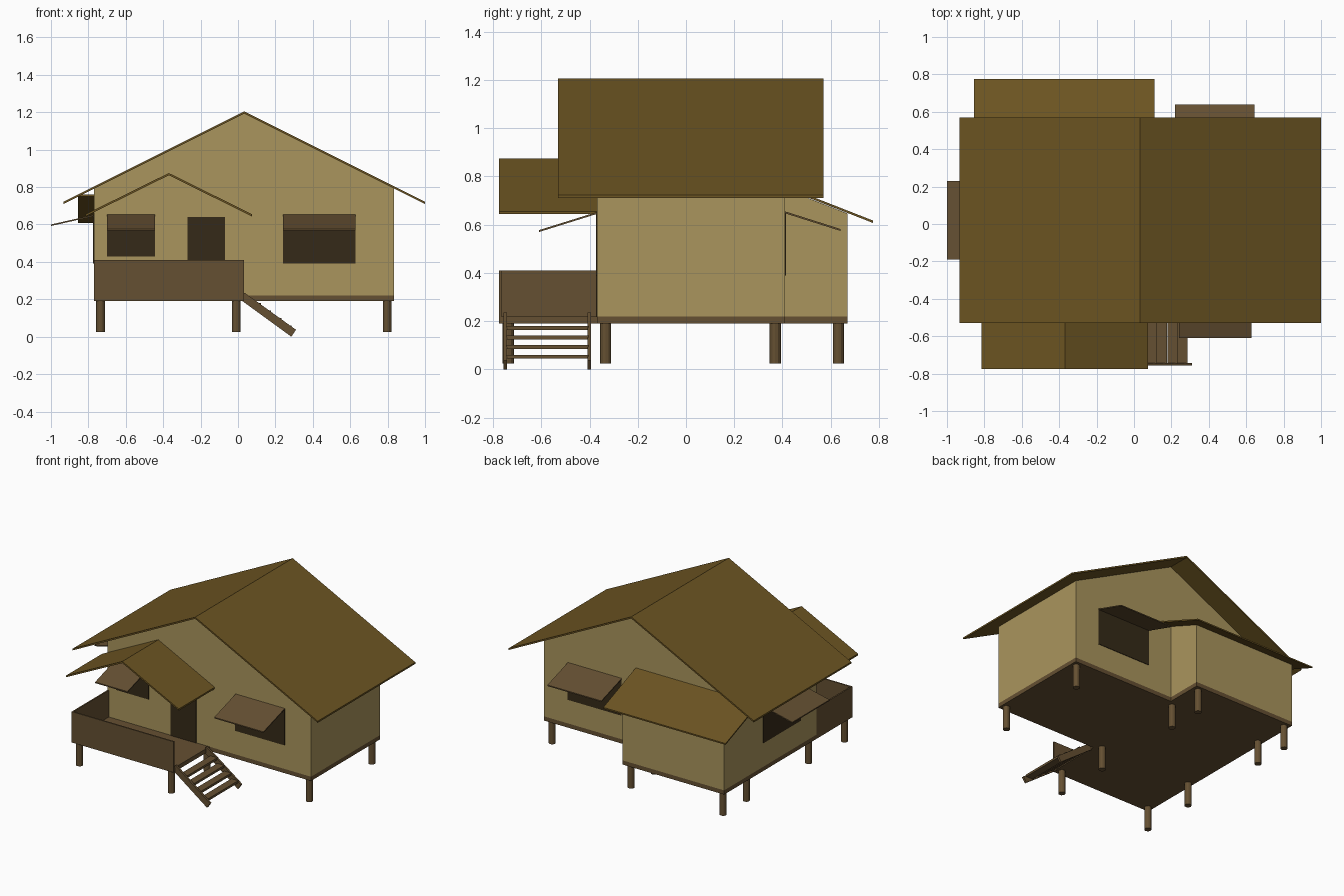
import bpy, bmesh, math
from mathutils import Vector

if "Cube" in bpy.data.objects:
    bpy.data.objects.remove(bpy.data.objects["Cube"])


def material(name, rgb):
    m = bpy.data.materials.new(name)
    m.diffuse_color = (*rgb, 1)
    m.use_nodes = True
    m.node_tree.nodes["Principled BSDF"].inputs["Base Color"].default_value = m.diffuse_color
    return m


WALL = material("plaster", (0.40, 0.30, 0.11))
ROOF = material("thatch", (0.15, 0.09, 0.016))
WOOD = material("wood", (0.13, 0.08, 0.032))
DARK = material("opening", (0.036, 0.023, 0.009))


def prism(name, pts, axis, a, b, mat):
    """Extrude a 2D profile along an axis from a to b (x: y,z  y: x,z  z: x,y)."""
    place = {"x": lambda p: (a, *p), "y": lambda p: (p[0], a, p[1]), "z": lambda p: (*p, a)}[axis]
    bm = bmesh.new()
    face = bm.faces.new([bm.verts.new(place(p)) for p in pts])
    ext = bmesh.ops.extrude_face_region(bm, geom=[face])
    step = Vector([(b - a) * (axis == k) for k in "xyz"])
    bmesh.ops.translate(bm, vec=step, verts=[v for v in ext["geom"] if isinstance(v, bmesh.types.BMVert)])
    bmesh.ops.recalc_face_normals(bm, faces=bm.faces)
    me = bpy.data.meshes.new(name)
    bm.to_mesh(me)
    bm.free()
    me.materials.append(mat)
    ob = bpy.data.objects.new(name, me)
    bpy.context.collection.objects.link(ob)
    return ob


def box(name, x, y, z, mat):
    return prism(name, [(x[0], y[0]), (x[1], y[0]), (x[1], y[1]), (x[0], y[1])], "z", *z, mat)


def sheet(name, path, t, axis, a, b, mat):
    """Thin sheet following a path, thickness t measured down."""
    return prism(name, path + [(p, z - t) for p, z in reversed(path)], axis, a, b, mat)


L, R, MID = -0.77, 0.835, 0.033          # wall limits and ridge position
FRONT, BACK, EXT, PORCH = -0.37, 0.41, 0.67, -0.775

# Floor slab under house, porch and rear extension
prism("floor_slab", [(L, PORCH), (MID, PORCH), (MID, FRONT), (R, FRONT), (R, BACK),
                     (MID, BACK), (MID, EXT), (L, EXT)], "z", 0.19, 0.22, WOOD)

# Main gabled house and lean-to extension
prism("house_walls", [(L, 0.22), (R, 0.22), (R, 0.795), (MID, 1.193), (L, 0.795)],
      "y", FRONT, BACK, WALL)
prism("extension_walls", [(BACK, 0.22), (EXT, 0.22), (EXT, 0.646), (BACK, 0.748)],
      "x", L, MID, WALL)

# Roofs
sheet("main_roof", [(-0.933, 0.722), (MID, 1.205), (1.0, 0.722)], 0.012, "y", -0.53, 0.57, ROOF)
sheet("porch_roof", [(-0.815, 0.655), (-0.37, 0.875), (0.075, 0.655)], 0.012, "y", -0.775, FRONT, ROOF)
sheet("extension_roof", [(BACK, 0.76), (0.775, 0.617)], 0.01, "x", -0.855, 0.11, ROOF)

# Porch parapet, open on the stair side
box("porch_front_rail", (L, MID), (PORCH, PORCH + 0.01), (0.19, 0.41), WOOD)
box("porch_side_rail", (L, L + 0.01), (PORCH, FRONT), (0.19, 0.41), WOOD)

# Door and windows
E = 0.004
box("door", (-0.27, -0.07), (FRONT - E, FRONT + E), (0.22, 0.64), DARK)
box("front_left_window", (-0.70, -0.445), (FRONT - E, FRONT + E), (0.43, 0.65), DARK)
box("front_right_window", (0.24, 0.628), (FRONT - E, FRONT + E), (0.39, 0.65), DARK)
box("back_window", (0.22, 0.645), (BACK - E, BACK + E), (0.39, 0.65), DARK)
box("left_window", (L - E, L + E), (-0.19, 0.23), (0.39, 0.65), DARK)

# Propped window shutters
T = 0.008
sheet("front_left_shutter", [(FRONT, 0.652), (-0.61, 0.577)], T, "x", -0.70, -0.445, WOOD)
sheet("front_right_shutter", [(FRONT, 0.652), (-0.61, 0.577)], T, "x", 0.24, 0.628, WOOD)
sheet("back_shutter", [(BACK, 0.655), (0.64, 0.582)], T, "x", 0.22, 0.645, WOOD)
sheet("left_shutter", [(L, 0.652), (-1.0, 0.6)], T, "y", -0.19, 0.23, WOOD)

# Round stilts
spots = [(x, y) for x in (-0.735, -0.01) for y in (-0.737, -0.333, 0.37, 0.632)]
spots += [(0.797, -0.333), (0.797, 0.37)]
for i, (x, y) in enumerate(spots):
    ring = [(x + 0.023 * math.cos(k * math.tau / 12), y + 0.023 * math.sin(k * math.tau / 12))
            for k in range(12)]
    prism(f"stilt_{i + 1}", ring, "z", 0.025, 0.19, WOOD)

# Porch stairs: two stringers and four treads
for side, y in (("front", -0.757), ("back", -0.409)):
    prism(f"stair_stringer_{side}", [(0.01, 0.2), (0.035, 0.235), (0.31, 0.037), (0.285, 0.0)],
          "y", y, y + 0.015, WOOD)
for i in range(4):
    x, z = 0.095 + 0.055 * i, 0.172 - 0.04 * i
    box(f"stair_tread_{i + 1}", (x - 0.027, x + 0.027), (-0.745, -0.405), (z - 0.008, z + 0.008), WOOD)
